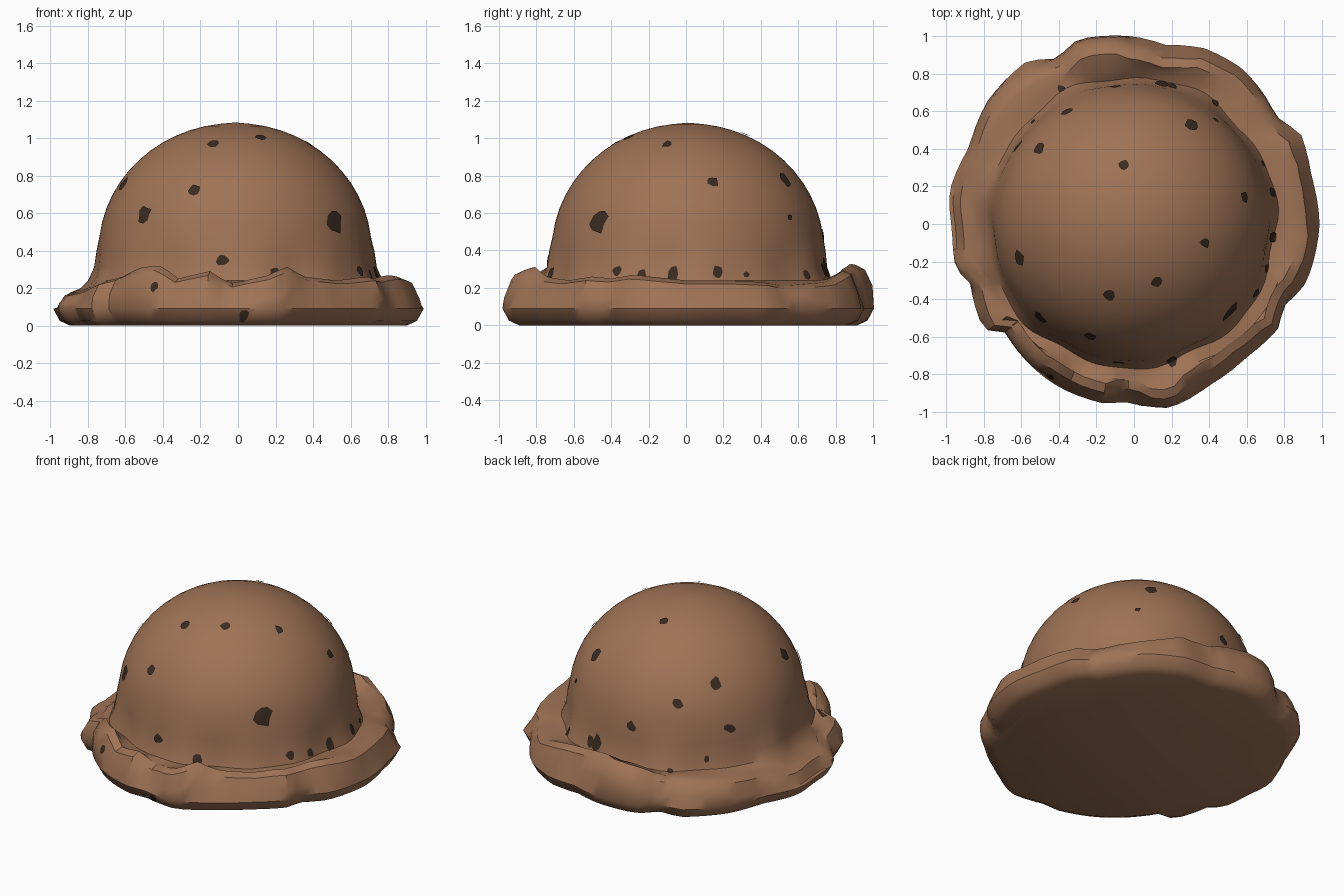
import bpy, bmesh, math, random
from mathutils import Vector
from mathutils.bvhtree import BVHTree

if "Cube" in bpy.data.objects:
    bpy.data.objects.remove(bpy.data.objects["Cube"])

random.seed(4)
SEG = 90


def material(name, col):
    m = bpy.data.materials.new(name)
    m.diffuse_color = (*col, 1)
    m.use_nodes = True
    m.node_tree.nodes["Principled BSDF"].inputs["Base Color"].default_value = m.diffuse_color
    return m


BROWN = material("milk chocolate brown", (0.345, 0.17, 0.092))
DARK = material("dark chip brown", (0.042, 0.024, 0.015))

# Ragged rim: angle in degrees, outer radius, lip height
RIM = [(0, .99, .24), (15, .98, .24), (28, 1.01, .23), (37, .95, .21), (45, .98, .22),
       (55, 1.01, .23), (68, 1.01, .29), (80, .97, .30), (90, 1.0, .33), (107, 1.03, .31),
       (115, .97, .24), (123, 1.04, .26), (140, 1.02, .24), (155, .97, .22), (170, 1.0, .17),
       (182, .97, .18), (194, .98, .17), (200, .93, .19), (215, .98, .23), (220, .90, .26),
       (232, .93, .31), (241, .95, .32), (248, .96, .25), (260, .97, .29), (267, .95, .22),
       (281, 1.0, .27), (287, .98, .32), (295, .95, .26), (310, .93, .24), (324, .95, .26),
       (331, .91, .25), (341, .97, .27), (360, .99, .24)]


def rim(a):
    for (a0, r0, h0), (a1, r1, h1) in zip(RIM, RIM[1:]):
        if a0 <= a <= a1:
            t = (a - a0) / (a1 - a0)
            return r0 + (r1 - r0) * t, h0 + (h1 - h0) * t
    return RIM[0][1:]


def new_object(name, bm, mat):
    me = bpy.data.meshes.new(name)
    bm.to_mesh(me)
    ob = bpy.data.objects.new(name, me)
    bpy.context.collection.objects.link(ob)
    me.materials.append(mat)
    bpy.context.view_layer.objects.active = ob
    ob.select_set(True)
    bpy.ops.object.shade_smooth_by_angle(angle=math.radians(38))
    ob.select_set(False)
    return ob


# Scoop: one lathe whose lower rings follow the ragged rim
bm = bmesh.new()
columns = []
for i in range(SEG):
    a = 360 * i / SEG
    R, h = rim(a)
    if i % 3 == 0:
        jr, jz = random.uniform(-.018, .018), random.uniform(-.02, .02)
    wave = .012 * math.sin(math.radians(a * 7)) + .008 * math.sin(math.radians(a * 13 + 40))
    prof = [(R - .09, .005), (R - .035, .025), (R, .09), (R - .02 + jr, h * .62 + jz),
            (R - .06 + jr, h * .92), (R - .11 + jr, h), (.83 + wave, .5 * h + .115),
            (.775 + wave, .24), (.748 + wave * .7, .31), (.738 + wave * .4, .4)]
    for k in range(1, 14):
        e = math.radians(90 * k / 14)
        prof.append((.728 * math.cos(e), .4 + .68 * math.sin(e)))
    ca, sa = math.cos(math.radians(a)), math.sin(math.radians(a))
    col = []
    for j, (r, z) in enumerate(prof):
        off = -.015 if j > 6 else 0
        col.append(bm.verts.new((r * ca + off, r * sa + .01 * (j > 6), z)))
    columns.append(col)
top = bm.verts.new((-.015, .01, 1.083))
for i in range(SEG):
    c, d = columns[i], columns[(i + 1) % SEG]
    for j in range(len(c) - 1):
        bm.faces.new((c[j], d[j], d[j + 1], c[j + 1]))
    bm.faces.new((c[-1], d[-1], top))
bm.faces.new([c[0] for c in reversed(columns)])
for v in bm.verts:
    if v.co.z < .006:
        v.co.z = 0
bmesh.ops.recalc_face_normals(bm, faces=bm.faces)
tree = BVHTree.FromBMesh(bm)
new_object("ice_cream_scoop", bm, BROWN)
bm.free()

# Chips: thin irregular plates laid on the surface, (x, y, z, radius)
DOME = [(-.34, .57, .64, .035), (-.48, .38, .74, .042), (-.05, .29, .98, .03),
        (.31, .53, .78, .05), (.58, .14, .76, .038), (-.59, -.18, .74, .045),
        (.38, -.10, .97, .032), (.12, -.31, 1.01, .03), (-.13, -.38, .97, .032),
        (-.49, -.49, .59, .045), (.52, -.47, .55, .068), (-.23, -.59, .72, .032),
        (-.08, -.73, .35, .035), (-.60, .40, .48, .038), (-.10, .72, .48, .036),
        (.44, .56, .58, .02)]
LOW = [(.65, -.37, .028), (.74, .17, .03), (.75, -.07, .035), (.72, -.24, .025),
       (.20, -.74, .035), (.15, .74, .04), (.20, .73, .03), (.44, .66, .025),
       (-.40, .75, .02), (.70, .33, .018), (-.53, .54, .018)]
FRONT = [(-.46, -.84, .21, .026), (.03, -.95, .05, .03)]


def chip(bm, p, n, size):
    u = n.orthogonal().normalized()
    w = n.cross(u)
    spin, stretch = random.uniform(0, 6.28), random.uniform(.75, 1.0)

    def drop(x, y):
        q = p + u * x + w * y
        hit, nor, _, _ = tree.ray_cast(q + n * .3, -n)
        return bm.verts.new((hit if hit else q) + n * .007)

    rings = []
    for f in (.5, 1):
        ring = []
        for k in range(9):
            t = 6.2832 * k / 9
            s = size * f * (random.uniform(.75, 1.2) if f == 1 else 1)
            x, y = s * math.cos(t), s * stretch * math.sin(t)
            ring.append(drop(x * math.cos(spin) - y * math.sin(spin),
                             x * math.sin(spin) + y * math.cos(spin)))
        rings.append(ring)
    mid = drop(0, 0)
    for k in range(9):
        m = (k + 1) % 9
        bm.faces.new((mid, rings[0][k], rings[0][m]))
        bm.faces.new((rings[0][k], rings[1][k], rings[1][m], rings[0][m]))


bm = bmesh.new()
for x, y, z, s in DOME:
    p = Vector((x, y, z))
    chip(bm, p, (p - Vector((0, 0, .4))).normalized(), s)
for x, y, s in LOW:
    chip(bm, Vector((x, y, .29)), Vector((x * .7, y * .7, .8)).normalized(), s)
for x, y, z, s in FRONT:
    chip(bm, Vector((x, y, z)), Vector((x, y, .1)).normalized(), s)
new_object("chocolate_chips", bm, DARK)
bm.free()
